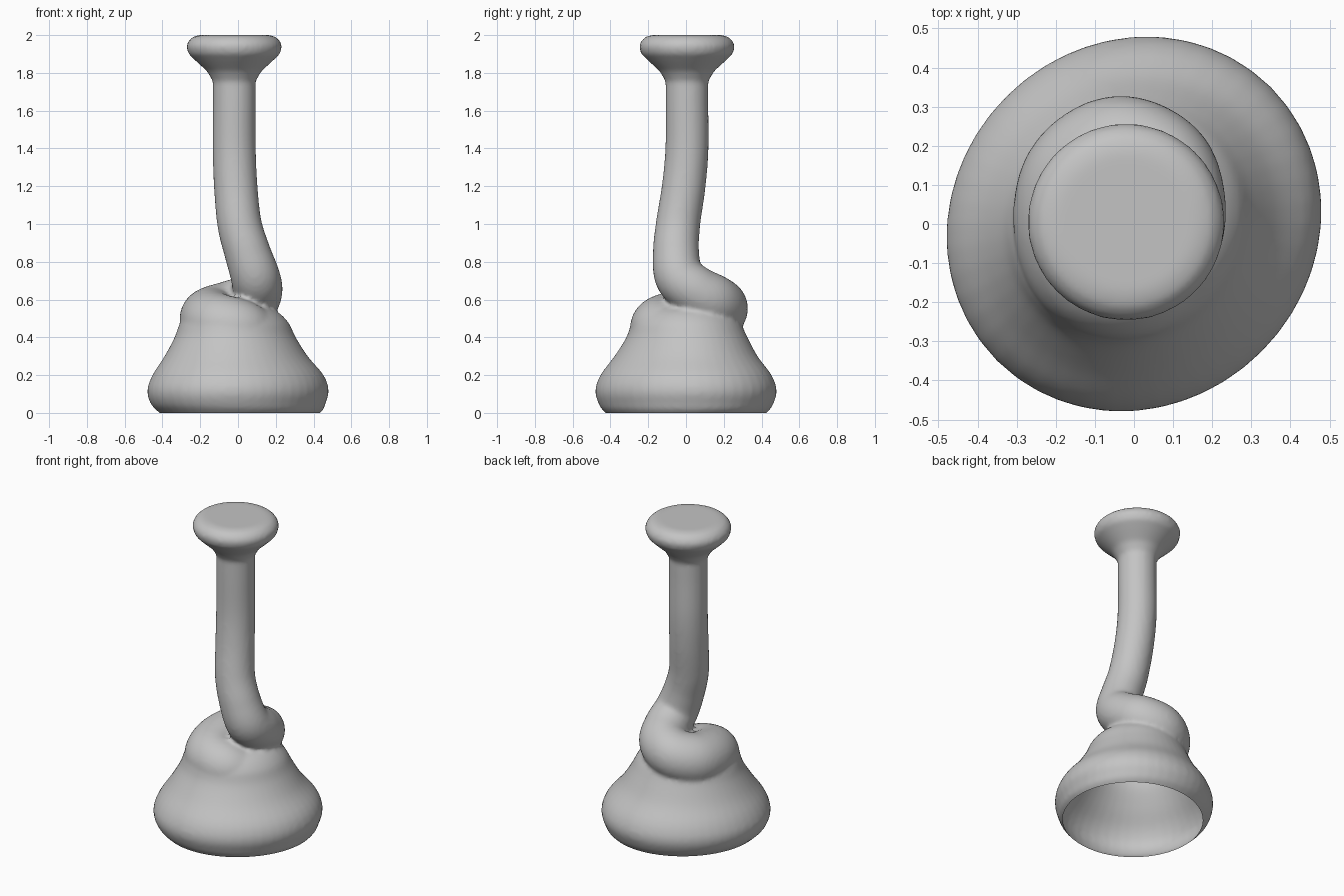
import bpy, bmesh, math
from mathutils import Vector

cube = bpy.data.objects.get("Cube")
if cube:
    bpy.data.objects.remove(cube, do_unlink=True)

clay = bpy.data.materials.new("soft_grey")
clay.use_nodes = True
grey = (0.55, 0.55, 0.55, 1)
clay.diffuse_color = grey
clay.node_tree.nodes["Principled BSDF"].inputs["Base Color"].default_value = grey

SIDES = 48


def skin(bm, rings):
    """Bridge a list of point rings and cap both ends."""
    loops = [[bm.verts.new(p) for p in ring] for ring in rings]
    for a, b in zip(loops, loops[1:]):
        for i in range(SIDES):
            j = (i + 1) % SIDES
            bm.faces.new((a[i], a[j], b[j], b[i]))
    bm.faces.new(loops[0][::-1])
    bm.faces.new(loops[-1])


def spline(points, steps=8):
    """Catmull-Rom through (x, y, z, radius) points."""
    pts = [Vector(p) for p in points]
    pts = [pts[0] * 2 - pts[1]] + pts + [pts[-1] * 2 - pts[-2]]
    out = []
    for a, b, c, d in zip(pts, pts[1:], pts[2:], pts[3:]):
        for s in range(steps):
            t = s / steps
            out.append(0.5 * (2 * b + (c - a) * t + (2 * a - 5 * b + 4 * c - d) * t ** 2
                              + (3 * b - a - 3 * c + d) * t ** 3))
    return out + [pts[-2]]


def level_rings(profile, stretch=0.0):
    """Horizontal rings, slightly stretched along one diagonal."""
    rings = []
    for x, y, z, r in profile:
        ring = []
        for i in range(SIDES):
            a = math.tau * i / SIDES
            k = r * (1 + stretch * math.sin(2 * a))
            ring.append((x + k * math.cos(a), y + k * math.sin(a), z))
        rings.append(ring)
    return rings


def swept_rings(path):
    """Rings square to a path, carried along without twisting."""
    rings, side = [], Vector((1, 0, 0))
    for i, p in enumerate(path):
        run = (path[min(i + 1, len(path) - 1)] - path[max(i - 1, 0)]).to_3d().normalized()
        side = (side - run * side.dot(run)).normalized()
        up = run.cross(side)
        rings.append([p.to_3d() + p.w * (side * math.cos(math.tau * k / SIDES)
                                         + up * math.sin(math.tau * k / SIDES))
                      for k in range(SIDES)])
    return rings


bm = bmesh.new()

# Flared base, carried below the floor so that it can be cut open
skin(bm, level_rings(spline([
    (0, 0, -0.1, 0.3), (0.01, 0, 0, 0.425), (0, 0, 0.05, 0.462), (0, 0, 0.12, 0.479),
    (0, 0, 0.2, 0.452), (-0.01, 0, 0.3, 0.378), (-0.015, 0.005, 0.4, 0.32),
    (-0.02, 0, 0.48, 0.285), (-0.03, 0, 0.54, 0.23), (-0.03, 0, 0.58, 0.12)], 4), 0.035))

# Stem that winds down into a thickening coil
skin(bm, swept_rings(spline([
    (-0.02, 0.005, 1.9, 0.114), (-0.02, 0.005, 1.65, 0.113), (-0.02, 0.005, 1.4, 0.114),
    (-0.012, -0.012, 1.2, 0.115), (0.008, -0.042, 1.0, 0.117), (0.05, -0.053, 0.85, 0.122),
    (0.092, -0.035, 0.72, 0.13), (0.1, 0.05, 0.645, 0.135), (0.06, 0.14, 0.59, 0.145),
    (-0.04, 0.178, 0.55, 0.15), (-0.13, 0.11, 0.515, 0.158), (-0.145, -0.01, 0.49, 0.163),
    (-0.1, -0.11, 0.465, 0.165), (0.01, -0.13, 0.44, 0.16), (0.1, -0.06, 0.41, 0.14)])))

# Rounded knob with a flat top
skin(bm, level_rings([
    (-0.02, 0.005, 1.7, 0.1), (-0.02, 0.005, 1.76, 0.115), (-0.02, 0.005, 1.81, 0.145),
    (-0.02, 0.005, 1.86, 0.2), (-0.02, 0.005, 1.9, 0.242), (-0.02, 0.005, 1.94, 0.254),
    (-0.02, 0.005, 1.97, 0.242), (-0.02, 0.005, 1.993, 0.215), (-0.02, 0.005, 2.001, 0.18)]))

bmesh.ops.recalc_face_normals(bm, faces=bm.faces)
mesh = bpy.data.meshes.new("coiled_stand")
bm.to_mesh(mesh)
bm.free()
stand = bpy.data.objects.new("coiled_stand", mesh)
bpy.context.collection.objects.link(stand)

# Fuse the parts into one soft skin
fuse = stand.modifiers.new("fuse", "REMESH")
fuse.mode = "VOXEL"
fuse.voxel_size = 0.014
soften = stand.modifiers.new("soften", "SMOOTH")
soften.factor = 0.5
soften.iterations = 4
graph = bpy.context.evaluated_depsgraph_get()
fused = bpy.data.meshes.new_from_object(stand.evaluated_get(graph))
stand.modifiers.clear()

# Open the base at floor level
bm = bmesh.new()
bm.from_mesh(fused)
bmesh.ops.bisect_plane(bm, geom=bm.verts[:] + bm.edges[:] + bm.faces[:],
                       plane_co=(0, 0, 0), plane_no=(0, 0, 1), clear_inner=True)
for face in bm.faces:
    face.smooth = True
    face.material_index = 0
bm.to_mesh(fused)
bm.free()
stand.data = fused
bpy.data.meshes.remove(mesh)
fused.name = "coiled_stand"
fused.materials.clear()
fused.materials.append(clay)
